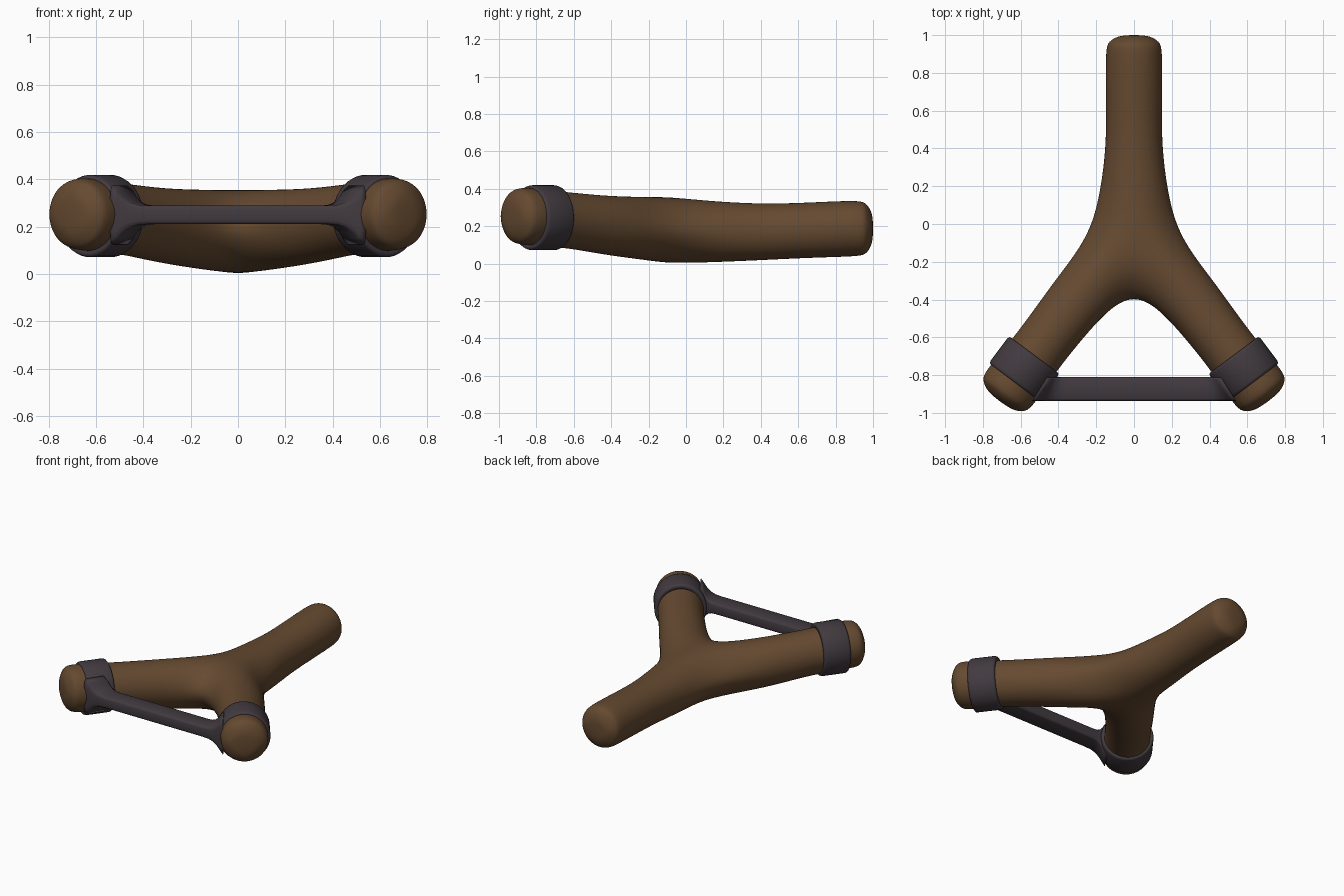
import bpy, bmesh
from math import sin, cos, pi
from mathutils import Vector

if "Cube" in bpy.data.objects:
    bpy.data.objects.remove(bpy.data.objects["Cube"])


def material(name, rgb):
    m = bpy.data.materials.new(name)
    m.diffuse_color = (*rgb, 1)
    m.use_nodes = True
    m.node_tree.nodes["Principled BSDF"].inputs["Base Color"].default_value = m.diffuse_color
    return m


WOOD = material("wood", (0.13, 0.068, 0.03))
RUBBER = material("rubber", (0.054, 0.043, 0.052))


def finish(name, bm, mat):
    bmesh.ops.recalc_face_normals(bm, faces=bm.faces)
    me = bpy.data.meshes.new(name)
    bm.to_mesh(me)
    bm.free()
    me.materials.append(mat)
    me.shade_smooth()
    ob = bpy.data.objects.new(name, me)
    bpy.context.collection.objects.link(ob)
    return ob


def bridge(bm, a, b):
    n = len(a)
    for i in range(n):
        bm.faces.new((a[i], a[(i + 1) % n], b[(i + 1) % n], b[i]))


# Forked wooden frame: three branches sharing three seams at the centre
bm = bmesh.new()
centre, half = Vector((0, -0.1, 0.18)), 0.174
top = bm.verts.new(centre + Vector((0, 0, half)))
bottom = bm.verts.new(centre - Vector((0, 0, half)))


def seam(side):
    arc = []
    for k in (1, 2, 3):
        p = centre.lerp(Vector(side), sin(k * pi / 4))
        p.z += half * 0.97 * cos(k * pi / 4)
        arc.append(bm.verts.new(p))
    return arc


right, left, crotch = seam((0.25, -0.05, 0.18)), seam((-0.25, -0.05, 0.18)), seam((0, -0.4, 0.195))


def branch(d, p, seam_a, seam_b, stations, end):
    d, p = Vector((*d, 0)), Vector((*p, 0))
    prev = [top] + seam_a + [bottom] + seam_b[::-1]
    t, r, z, off = end
    caps = [(t - 0.1, r, r, z, off), (t - 0.035, r * 0.87, r * 0.87, z, off),
            (t - 0.008, r * 0.55, r * 0.55, z, off)]
    for s, w, h, zc, o in stations + caps:
        ring = [bm.verts.new(d * s + p * (o + w * sin(k * pi / 4)) +
                             Vector((0, 0, zc + h * cos(k * pi / 4)))) for k in range(8)]
        bridge(bm, prev, ring)
        prev = ring
    tip = bm.verts.new(d * t + p * off + Vector((0, 0, z)))
    for k in range(0, 8, 2):
        bm.faces.new((prev[k], prev[k + 1], prev[(k + 2) % 8], tip))


# along, half width, half height, z, sideways offset
branch((0, 1), (1, 0), right, left,
       [(0.2, 0.176, 0.16, 0.17, 0), (0.45, 0.15, 0.15, 0.171, 0), (0.7, 0.149, 0.148, 0.18, 0)],
       (1.0, 0.147, 0.187, 0))
arm = [(0.46, 0.16, 0.16, 0.2, -0.007), (0.7, 0.148, 0.152, 0.222, 0.003), (0.9, 0.147, 0.15, 0.24, 0.005)]
branch((0.6, -0.8), (0.8, 0.6), right, crotch, arm, (1.177, 0.152, 0.252, 0.006))
branch((-0.6, -0.8), (-0.8, 0.6), left, crotch, arm, (1.177, 0.152, 0.252, 0.006))
frame = finish("forked_frame", bm, WOOD)
sub = frame.modifiers.new("smooth", 'SUBSURF')
sub.levels = sub.render_levels = 3

# Adjust the cage so the smoothed surface passes through the chosen points
goal = [v.co.copy() for v in frame.data.vertices]
for _ in range(10):
    dg = bpy.context.evaluated_depsgraph_get()
    dg.update()
    ev = frame.evaluated_get(dg).data.vertices
    moved = [g - ev[i].co for i, g in enumerate(goal)]
    for v, m in zip(frame.data.vertices, moved):
        v.co += m * 0.8
    frame.data.update()
    frame.update_tag()

# Rubber collars round the arm ends
profile = [(0.872, 0.135), (0.872, 0.156), (0.876, 0.163), (0.888, 0.167),
           (1.034, 0.167), (1.046, 0.163), (1.05, 0.156), (1.05, 0.135)]
for name, sx in (("right_collar", 1), ("left_collar", -1)):
    bm = bmesh.new()
    rings = []
    for s, r in profile:
        rings.append([bm.verts.new((sx * (0.6 * s + 0.8 * (0.006 + r * sin(a))),
                                    -0.8 * s + 0.6 * (0.006 + r * sin(a)),
                                    0.245 + 1.04 * r * cos(a)))
                      for a in (2 * pi * k / 48 for k in range(48))])
    for a, b in zip(rings, rings[1:] + rings[:1]):
        bridge(bm, a, b)
    finish(name, bm, RUBBER)

# Cross strap, flaring where it meets the collars: back x, front x, half height
flare = [(0.34, 0.38, 0.039), (0.375, 0.425, 0.042), (0.40, 0.46, 0.053),
         (0.42, 0.49, 0.074), (0.435, 0.515, 0.10), (0.46, 0.54, 0.125)]
sections = [(-b, -f, h) for b, f, h in flare[::-1]] + flare
outline = [(0, -.6), (0, .6), (.03, .88), (.1, 1), (.9, 1), (.97, .88),
           (1, .6), (1, -.6), (.97, -.88), (.9, -1), (.1, -1), (.03, -.88)]
bm = bmesh.new()
loops = [[bm.verts.new((b + (f - b) * t, -0.81 - 0.127 * t, 0.25 + h * s)) for t, s in outline]
         for b, f, h in sections]
for a, b in zip(loops, loops[1:]):
    bridge(bm, a, b)
bm.faces.new(loops[0])
bm.faces.new(loops[-1])
finish("cross_strap", bm, RUBBER)
